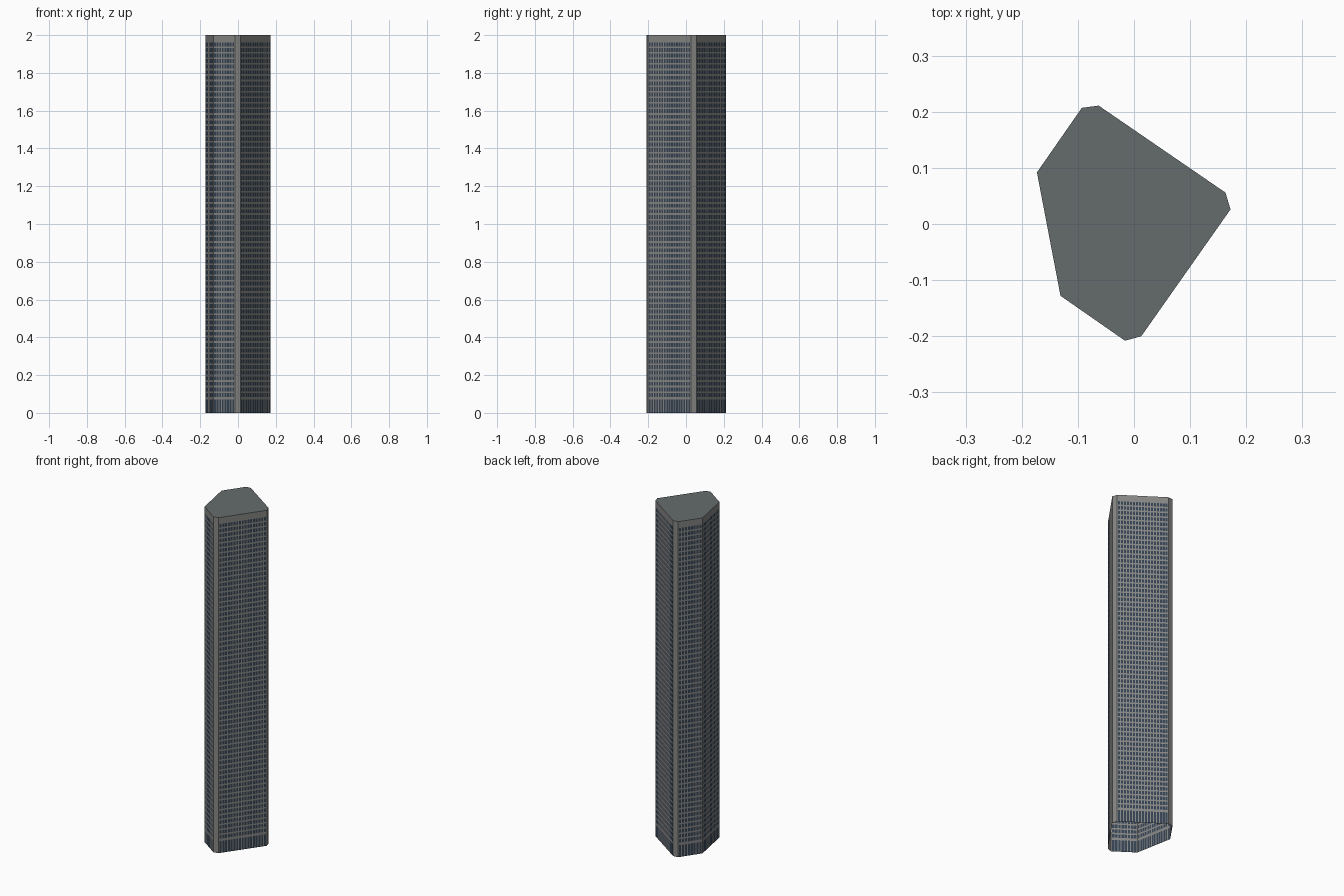
import bpy
import bmesh
from mathutils import Vector

if "Cube" in bpy.data.objects:
    bpy.data.objects.remove(bpy.data.objects["Cube"])

H = 2.0           # tower height
BASE = 0.07       # top of the lobby glazing
GLASS_LOW = 0.085 # first window row
GLASS_TOP = 1.97  # underside of the parapet band
ROWS = 64
BAY = 0.0165      # window spacing


def material(name, rgb):
    m = bpy.data.materials.new(name)
    m.diffuse_color = (*rgb, 1)
    m.use_nodes = True
    m.node_tree.nodes["Principled BSDF"].inputs["Base Color"].default_value = m.diffuse_color
    return m


FRAME = material("frame_grey", (0.24, 0.24, 0.235))
GLASS = material("window_glass", (0.035, 0.055, 0.085))
ROOF = material("roof_grey", (0.13, 0.15, 0.15))

# footprint, counter-clockwise, each edge tagged as glazed facade or solid pier
PLAN = [(-0.063, 0.211, "pier"), (-0.093, 0.207, "facade"),
        (-0.173, 0.092, "facade"), (-0.131, -0.128, "facade"),
        (-0.016, -0.208, "pier"), (0.013, -0.200, "facade"),
        (0.172, 0.026, "pier"), (0.163, 0.056, "facade")]


def finish(name, bm, mats):
    me = bpy.data.meshes.new(name)
    bm.to_mesh(me)
    bm.free()
    for m in mats:
        me.materials.append(m)
    ob = bpy.data.objects.new(name, me)
    bpy.context.collection.objects.link(ob)
    return ob


def splits(start, end, count, bar):
    """Alternating bar / pane boundaries, beginning and ending with a bar."""
    step = (end - start - bar) / count
    out = []
    for i in range(count + 1):
        out += [start + i * step, start + i * step + bar]
    return out


def wall(name, a, b, us, zs, is_glass):
    """Flat wall from a to b divided at us and zs."""
    bm = bmesh.new()
    grid = [[bm.verts.new((*a.lerp(b, u), z)) for u in us] for z in zs]
    for j in range(len(zs) - 1):
        for i in range(len(us) - 1):
            f = bm.faces.new((grid[j][i], grid[j][i + 1],
                              grid[j + 1][i + 1], grid[j + 1][i]))
            f.material_index = 1 if is_glass(i, j) else 0
    finish(name, bm, (FRAME, GLASS))


# walls and corner piers (the underside is open)
rows = [0.0, BASE] + splits(BASE + 0.006, GLASS_TOP, ROWS, 0.009)[1:] + [H]
for k, (x, y, kind) in enumerate(PLAN):
    a = Vector((x, y))
    b = Vector(PLAN[(k + 1) % len(PLAN)][:2])
    if kind == "pier":
        wall(f"corner_pier_{k}", a, b, [0, 1], [0, H], lambda i, j: False)
    else:
        length = (b - a).length
        us = splits(0, 1, round(length / BAY), 0.005 / length)
        # row 0 is lobby glass; even rows above are window bands
        wall(f"facade_{k}", a, b, us, rows,
             lambda i, j: i % 2 == 1 and j % 2 == 0 and j < len(rows) - 2)

# flat roof
bm = bmesh.new()
bm.faces.new([bm.verts.new((x, y, H)) for x, y, _ in PLAN])
finish("roof", bm, (ROOF,))
